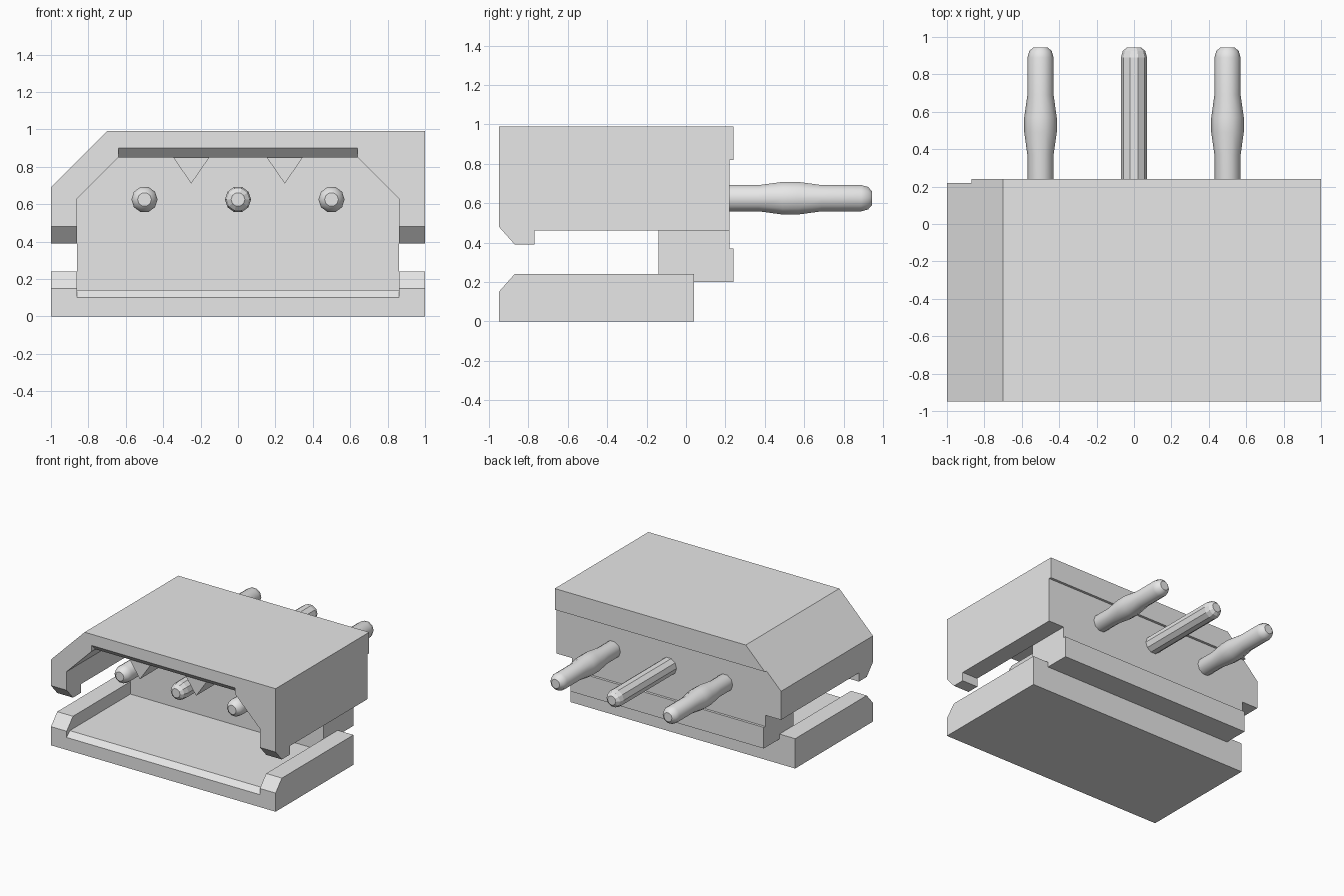
import bpy, bmesh, math
from mathutils import Vector

old = bpy.data.objects.get("Cube")
if old:
    bpy.data.objects.remove(old, do_unlink=True)

grey = bpy.data.materials.new("light_grey")
grey.use_nodes = True
grey.diffuse_color = (0.8, 0.8, 0.8, 1)
grey.node_tree.nodes["Principled BSDF"].inputs["Base Color"].default_value = (0.8, 0.8, 0.8, 1)


def add_object(name, bm):
    bmesh.ops.recalc_face_normals(bm, faces=bm.faces)
    mesh = bpy.data.meshes.new(name)
    bm.to_mesh(mesh)
    bm.free()
    mesh.materials.append(grey)
    obj = bpy.data.objects.new(name, mesh)
    bpy.context.collection.objects.link(obj)
    return obj


def prism(name, profile, start, end, axis):
    """Extrude a (y, z) profile along x, or an (x, z) profile along y."""
    bm = bmesh.new()
    place = (lambda a, b: (start, a, b)) if axis == "x" else (lambda a, b: (a, start, b))
    face = bm.faces.new([bm.verts.new(place(a, b)) for a, b in profile])
    out = bmesh.ops.extrude_face_region(bm, geom=[face])
    step = Vector((end - start, 0, 0) if axis == "x" else (0, end - start, 0))
    bmesh.ops.translate(bm, vec=step, verts=[g for g in out["geom"] if isinstance(g, bmesh.types.BMVert)])
    return add_object(name, bm)


def combine(target, tool, operation):
    mod = target.modifiers.new(operation.lower(), "BOOLEAN")
    mod.operation, mod.solver, mod.object = operation, "EXACT", tool
    bpy.context.view_layer.objects.active = target
    bpy.ops.object.modifier_apply(modifier=mod.name)
    bpy.data.objects.remove(tool, do_unlink=True)


def pin(name, x, z, stations, sides=10):
    """Lathe (y, radius) stations around an axis along y."""
    bm = bmesh.new()
    rings = []
    for y, r in stations:
        angles = [2 * math.pi * i / sides for i in range(sides)]
        rings.append([bm.verts.new((x + r * math.cos(a), y, z + r * math.sin(a))) for a in angles])
    for lower, upper in zip(rings, rings[1:]):
        for i in range(sides):
            j = (i + 1) % sides
            bm.faces.new((lower[i], lower[j], upper[j], upper[i]))
    bm.faces.new(rings[0])
    bm.faces.new(rings[-1])
    return add_object(name, bm)


FRONT, WALL, BACK = -0.95, -0.14, 0.24

# Upper shell with hooked side walls and a lip at the back
housing = prism("housing", [(FRONT, 0.48), (FRONT, 0.99), (BACK, 0.99), (BACK, 0.82), (0.22, 0.82),
                            (0.22, 0.46), (-0.77, 0.46), (-0.77, 0.39), (-0.87, 0.39)], -1, 1, "x")
# Sloped corner on one side
combine(housing, prism("corner_cutter", [(-1.1, 0.59), (-0.6, 1.09), (-1.1, 1.09)], -1.1, 0.5, "y"), "DIFFERENCE")
# Mating cavity, open at the front
combine(housing, prism("cavity_cutter", [(-0.86, 0.2), (-0.86, 0.63), (-0.64, 0.85), (0.64, 0.85),
                                         (0.86, 0.63), (0.86, 0.2)], -1.1, WALL, "y"), "DIFFERENCE")
# Lead-in slope under the front edge of the roof
combine(housing, prism("lead_in_cutter", [(-1, 0.95), (-0.9, 0.85), (-0.9, 0.8), (-1, 0.8)],
                       -0.64, 0.64, "x"), "DIFFERENCE")

# Lower tray with side rails and a sloped front sill
tray = prism("tray", [(FRONT, 0), (FRONT, 0.15), (-0.87, 0.24), (0.04, 0.24), (0.04, 0)], -1, 1, "x")
combine(tray, prism("tray_cutter", [(-1, 0.05), (-0.91, 0.14), (WALL, 0.14), (WALL, 0.5), (-1, 0.5)],
                    -0.86, 0.86, "x"), "DIFFERENCE")

# Rear block joining shell and tray
block = prism("rear_block", [(WALL, 0.2), (WALL, 0.46), (0.22, 0.46), (0.22, 0.37), (BACK, 0.37), (BACK, 0.2)],
              -0.86, 0.86, "x")
combine(housing, block, "UNION")
combine(housing, tray, "UNION")

# Triangular keys under the roof
for side, x in (("right", -0.25), ("left", 0.25)):
    prism("key_" + side, [(x - 0.1, 0.855), (x, 0.71), (x + 0.1, 0.855)], -0.89, WALL + 0.01, "y")

# Contact pins: straight in the middle, bulged on either side
nose = [(-0.79, 0.037), (-0.77, 0.06), (-0.73, 0.07)]
tail = [(0.89, 0.07), (0.925, 0.06), (0.945, 0.037)]
bulge = [(0.37, 0.07), (0.49, 0.087), (0.57, 0.087), (0.69, 0.07)]
for name, x, middle in (("right", -0.5, bulge), ("middle", 0, []), ("left", 0.5, bulge)):
    obj = pin("pin_" + name, x, 0.625, nose + middle + tail)
    bpy.ops.object.select_all(action="DESELECT")
    obj.select_set(True)
    bpy.context.view_layer.objects.active = obj
    if middle:
        bpy.ops.object.shade_smooth_by_angle(angle=math.radians(40))
